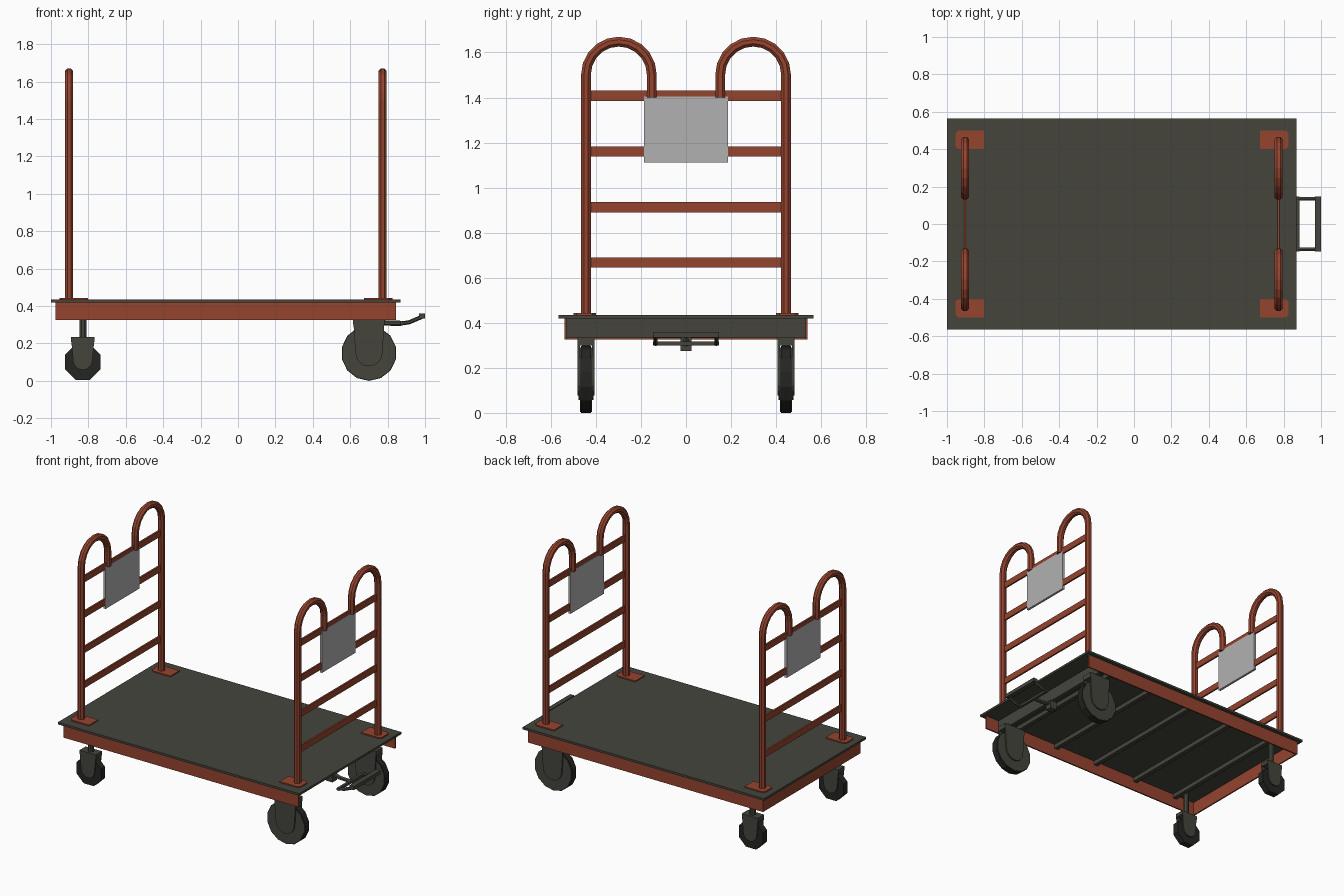
import bpy, bmesh, math
from mathutils import Vector

if "Cube" in bpy.data.objects:
    bpy.data.objects.remove(bpy.data.objects["Cube"])


def mat(name, rgb):
    m = bpy.data.materials.new(name)
    m.diffuse_color = (*rgb, 1)
    m.use_nodes = True
    m.node_tree.nodes["Principled BSDF"].inputs["Base Color"].default_value = m.diffuse_color
    return m


RED = mat("rust red paint", (0.30, 0.058, 0.028))
DARK = mat("dark olive grey", (0.058, 0.060, 0.046))
BLACK = mat("black rubber", (0.018, 0.018, 0.016))
SIGN = mat("light grey sheet", (0.44, 0.44, 0.44))


def finish(name, bm, m):
    bmesh.ops.recalc_face_normals(bm, faces=bm.faces[:])
    me = bpy.data.meshes.new(name)
    bm.to_mesh(me)
    bm.free()
    me.materials.append(m)
    ob = bpy.data.objects.new(name, me)
    bpy.context.collection.objects.link(ob)
    return ob


def extrude(name, pts, vec, m):
    """Closed outline of 3D points pushed along vec."""
    bm = bmesh.new()
    f = bm.faces.new([bm.verts.new(p) for p in pts])
    r = bmesh.ops.extrude_face_region(bm, geom=[f])
    bmesh.ops.translate(bm, vec=vec, verts=[v for v in r["geom"] if isinstance(v, bmesh.types.BMVert)])
    return finish(name, bm, m)


def box(name, x, y, z, m):
    pts = [(x[0], y[0], z[0]), (x[1], y[0], z[0]), (x[1], y[1], z[0]), (x[0], y[1], z[0])]
    return extrude(name, pts, (0, 0, z[1] - z[0]), m)


def disc(name, x, y, z, r, w, n, m):
    """Cylinder with its axle along y."""
    pts = [(x + r * math.cos(2 * math.pi * (i + .5) / n), y - w / 2,
            z + r * math.sin(2 * math.pi * (i + .5) / n)) for i in range(n)]
    return extrude(name, pts, (0, w, 0), m)


def tube(name, pts, r, m, n=8, side=Vector((1, 0, 0))):
    """Round pipe swept along a path lying across the side axis."""
    bm, rings = bmesh.new(), []
    pts = [Vector(p) for p in pts]
    for i, p in enumerate(pts):
        t = (pts[min(i + 1, len(pts) - 1)] - pts[max(i - 1, 0)]).normalized()
        up = t.cross(side).normalized()
        rings.append([bm.verts.new(p + r * (math.cos(2 * math.pi * (k + .5) / n) * side
                                            + math.sin(2 * math.pi * (k + .5) / n) * up)) for k in range(n)])
    for a, b in zip(rings, rings[1:]):
        for k in range(n):
            bm.faces.new((a[k], a[(k + 1) % n], b[(k + 1) % n], b[k]))
    bm.faces.new(rings[0])
    bm.faces.new(rings[-1])
    return finish(name, bm, m)


# Deck with thin skirt rails on three sides
box("deck", (-1.0, 0.87), (-0.565, 0.565), (0.42, 0.435), DARK)
for s in (-1, 1):
    box("side_rail", (-0.975, 0.845), sorted((s * 0.54, s * 0.53)), (0.325, 0.42), RED)
box("end_rail", (-0.975, -0.965), (-0.53, 0.53), (0.325, 0.42), RED)

# Cross members under the deck
box("axle_beam", (0.71, 0.74), (-0.53, 0.53), (0.333, 0.42), DARK)
for i in range(5):
    x = 0.58 - 0.345 * i
    box("deck_rib", (x - 0.015, x + 0.015), (-0.53, 0.53), (0.39, 0.42), DARK)

# End ladders: hooped posts, rungs, sign and foot plates
for px, inward in ((-0.903, 1), (0.773, -1)):
    for s in (-1, 1):
        arc = [(px, s * (0.298 + 0.146 * math.cos(a)), 1.502 + 0.146 * math.sin(a))
               for a in [math.pi * i / 10 for i in range(11)]]
        tube("hoop_post", [(px, s * 0.444, 0.435)] + arc + [(px, s * 0.152, 1.40)], 0.0235, RED)
        # foot plate with clipped inner corners
        a, b = px - inward * 0.052, px + inward * 0.1
        y0, y1, c = s * 0.40, s * 0.50, 0.015
        pts = [(b, y0), (b, y1), (a + inward * c, y1), (a, y1 - s * c), (a, y0 + s * c), (a + inward * c, y0)]
        extrude("foot_plate", [(x, y, 0.435) for x, y in pts], (0, 0, 0.008), RED)
    for z in (0.667, 0.913, 1.16, 1.408):
        box("rung", (px - 0.006, px + 0.006), (-0.43, 0.43), (z - 0.0225, z + 0.0225), RED)
    box("sign_sheet", (px - 0.008, px + 0.008), (-0.186, 0.186), (1.112, 1.405), SIGN)


def fork(name, x, y, t, ztop, wtop, zc, r, m, w=None):
    """Straight-sided bracket plate with a rounded lower end."""
    arc = [(x + r * math.cos(a), y, zc + r * math.sin(a))
           for a in [-math.pi * i / 8 for i in range(9)]]
    extrude(name, [(x - wtop, y, ztop), (x + wtop, y, ztop)] + arc, (0, t, 0), m)


for s in (-1, 1):
    y = s * 0.444
    # Small swivel caster
    disc("small_wheel", -0.83, y, 0.1, 0.102, 0.046, 8, BLACK)
    for k in (-0.034, 0.026):
        fork("small_fork_side", -0.83, y + k, 0.008, 0.235, 0.063, 0.11, 0.052, DARK)
    box("small_fork_top", (-0.893, -0.767), (y - 0.034, y + 0.034), (0.207, 0.235), DARK)
    tube("swivel_stem", [(-0.828, y, 0.23), (-0.828, y, 0.42)], 0.02, DARK)
    # Large fixed wheel
    disc("large_tyre", 0.70, y, 0.148, 0.148, 0.046, 14, BLACK)
    disc("large_wheel_disc", 0.70, y, 0.148, 0.143, 0.052, 14, DARK)
    for k in (-0.037, 0.027):
        fork("large_fork_side", 0.70, y + k, 0.01, 0.328, 0.084, 0.15, 0.072, DARK)
    box("large_fork_top", (0.616, 0.784), (y - 0.037, y + 0.037), (0.30, 0.335), DARK)

# Brake pedal loop at the open end
Y = Vector((0, 1, 0))
for s in (-1, 1):
    tube("pedal_arm", [(0.875, s * 0.135, 0.307), (0.915, s * 0.135, 0.313),
                       (0.985, s * 0.135, 0.343)], 0.011, DARK, 6, Y)
box("pedal_bar", (0.967, 1.0), (-0.147, 0.147), (0.334, 0.36), DARK)
box("pedal_cross_bar", (0.868, 0.886), (-0.147, 0.147), (0.299, 0.316), DARK)
tube("pedal_lever", [(0.70, 0, 0.335), (0.79, 0, 0.309), (0.875, 0, 0.307)], 0.014, DARK, 6, Y)
box("pedal_pivot", (0.70, 0.75), (-0.025, 0.025), (0.275, 0.335), DARK)
